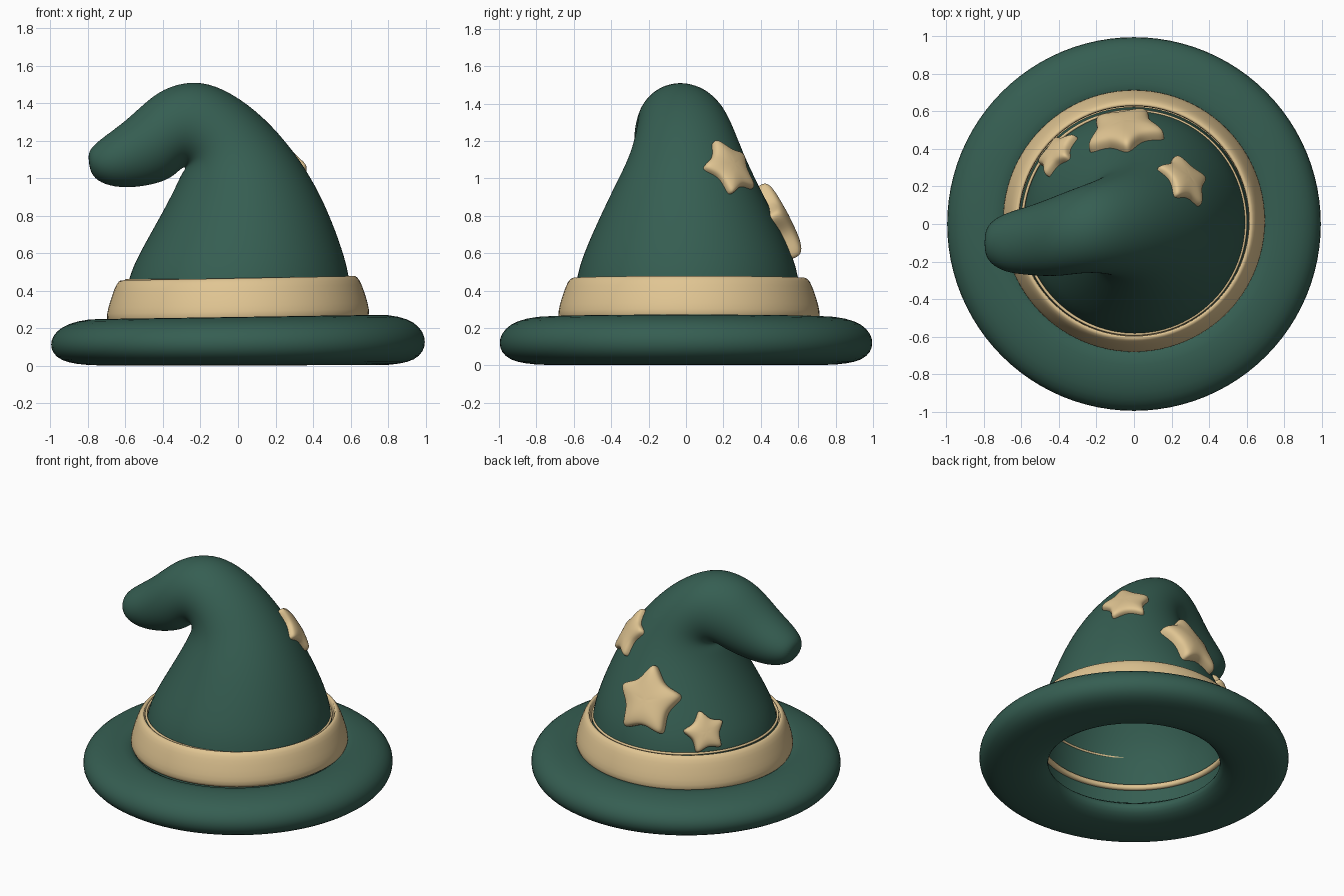
import bpy, bmesh, math
from mathutils import Vector
from mathutils.bvhtree import BVHTree

cube = bpy.data.objects.get("Cube")
if cube:
    bpy.data.objects.remove(cube, do_unlink=True)


def material(name, rgb):
    m = bpy.data.materials.new(name)
    m.use_nodes = True
    m.diffuse_color = (*rgb, 1)
    m.node_tree.nodes["Principled BSDF"].inputs["Base Color"].default_value = (*rgb, 1)
    return m


GREEN = material("deep green felt", (0.036, 0.112, 0.084))
CREAM = material("cream cloth", (0.75, 0.56, 0.29))


def finish(bm, name, mat, levels):
    """Turn a bmesh into a smooth, subdivided object."""
    bmesh.ops.recalc_face_normals(bm, faces=bm.faces)
    mesh = bpy.data.meshes.new(name)
    bm.to_mesh(mesh)
    bm.free()
    mesh.materials.append(mat)
    mesh.shade_smooth()
    obj = bpy.data.objects.new(name, mesh)
    bpy.context.collection.objects.link(obj)
    sub = obj.modifiers.new("smooth", "SUBSURF")
    sub.levels = sub.render_levels = levels
    return obj


def skin(bm, rings, loop=False):
    """Join a list of equal vertex rings with quads."""
    pairs = list(zip(rings, rings[1:]))
    if loop:
        pairs.append((rings[-1], rings[0]))
    for a, b in pairs:
        n = len(a)
        for i in range(n):
            j = (i + 1) % n
            bm.faces.new((a[i], a[j], b[j], b[i]))


def lathe(name, profile, mat, tilt=0.0, shift_y=0.0, segments=48):
    """Revolve a closed (radius, height) profile; upper points lean with x."""
    bm = bmesh.new()
    rings = []
    for r, z in profile:
        ring = []
        for i in range(segments):
            a = math.tau * i / segments
            x, y = r * math.cos(a), r * math.sin(a)
            lean = tilt * x * min(1, z / 0.25)
            ring.append(bm.verts.new((x, y + shift_y, z + lean)))
        rings.append(ring)
    skin(bm, rings, loop=True)
    return finish(bm, name, mat, 1)


# Brim: thick rounded ring with an open centre
lathe("brim", [(0.66, 0.25), (0.75, 0.265), (0.86, 0.252), (0.945, 0.22),
               (0.99, 0.17), (1.003, 0.12), (0.99, 0.07), (0.945, 0.03),
               (0.87, 0.01), (0.75, 0.0), (0.64, 0.008), (0.57, 0.04),
               (0.545, 0.085), (0.575, 0.12), (0.65, 0.15)], GREEN, tilt=0.015)

# Hat band
lathe("hat_band", [(0.635, 0.24), (0.685, 0.235), (0.705, 0.26), (0.695, 0.32),
                   (0.672, 0.39), (0.65, 0.45), (0.625, 0.472), (0.605, 0.465)],
      CREAM, tilt=0.018, shift_y=0.016)

# Band edges showing on the inside
for label, radius, z, t in (("lower", 0.613, 0.245, 0.022), ("upper", 0.597, 0.455, 0.009)):
    lathe("inner_seam_" + label, [(radius + t, z - t), (radius + t, z + t),
                                  (radius - t, z + t), (radius - t, z - t)],
          CREAM, shift_y=0.008)

# Thin felt cone bending into a drooping tip.
# Each section: outer x, z, inner x, z, half depth, centre y
SECTIONS = [
    (0.63, 0.12, -0.63, 0.12, 0.63, 0.008),
    (0.605, 0.46, -0.605, 0.44, 0.608, 0.008),
    (0.56, 0.62, -0.53, 0.6, 0.557, 0.01),
    (0.485, 0.82, -0.42, 0.79, 0.464, 0.006),
    (0.39, 1.01, -0.335, 0.95, 0.377, 0.004),
    (0.265, 1.19, -0.305, 1.02, 0.313, 0.006),
    (0.105, 1.36, -0.28, 1.05, 0.275, 0),
    (-0.08, 1.485, -0.285, 1.06, 0.25, -0.012),
    (-0.24, 1.525, -0.31, 1.045, 0.234, -0.028),
    (-0.40, 1.48, -0.355, 1.0, 0.222, -0.055),
    (-0.50, 1.4, -0.435, 0.97, 0.205, -0.075),
    (-0.60, 1.305, -0.54, 0.95, 0.182, -0.09),
    (-0.71, 1.225, -0.66, 0.95, 0.16, -0.1),
    (-0.785, 1.165, -0.755, 0.985, 0.11, -0.1),
    (-0.8, 1.12, -0.79, 1.04, 0.05, -0.1),
]
bm = bmesh.new()
rings = []
for ox, oz, ix, iz, depth, cy in SECTIONS:
    outer, inner = Vector((ox, cy, oz)), Vector((ix, cy, iz))
    mid, half = (outer + inner) / 2, (outer - inner) / 2
    rings.append([bm.verts.new(mid + half * math.cos(a) + Vector((0, depth * math.sin(a), 0)))
                  for a in (math.tau * i / 28 for i in range(28))])
skin(bm, rings)
bm.faces.new(rings[-1])
cone = finish(bm, "bent_cone", GREEN, 2)
bpy.context.view_layer.update()
surface = BVHTree.FromObject(cone, bpy.context.evaluated_depsgraph_get())


def star(name, near, radius, spin, puff):
    """Puffy five-pointed star that follows the cone surface."""
    centre, normal, _, _ = surface.find_nearest(Vector(near))
    side = Vector((0, 0, 1)).cross(normal).normalized()
    up = normal.cross(side)
    corners = []
    for i in range(10):
        a = math.radians(spin) + math.pi / 2 + math.pi * i / 5
        r = radius * (1.1 if i % 2 == 0 else 0.65)
        corners.append(Vector((r * math.cos(a), r * math.sin(a))))
    outline = []
    for i, c in enumerate(corners):
        outline += [c, (c + corners[(i + 1) % 10]) / 2]
    bm = bmesh.new()

    def place(p, height):
        hit = surface.find_nearest(centre + side * p.x + up * p.y)[0]
        return bm.verts.new(hit + normal * height)

    layers = [(0.98, 0.0), (1.0, puff * 0.4), (0.94, puff * 0.85),
              (0.6, puff), (0.3, puff * 1.02)]
    rows = [[place(p * s, h) for p in outline] for s, h in layers]
    skin(bm, rows)
    hub = place(Vector((0, 0)), puff * 1.02)
    top = rows[-1]
    for i in range(len(top)):
        bm.faces.new((top[i], top[(i + 1) % len(top)], hub))
    return finish(bm, name, CREAM, 2)


star("star_large", (-0.05, 0.49, 0.75), 0.235, 0, 0.075)
star("star_side", (0.26, 0.23, 1.05), 0.175, 12, 0.045)
star("star_small", (-0.435, 0.395, 0.595), 0.142, 8, 0.05)
